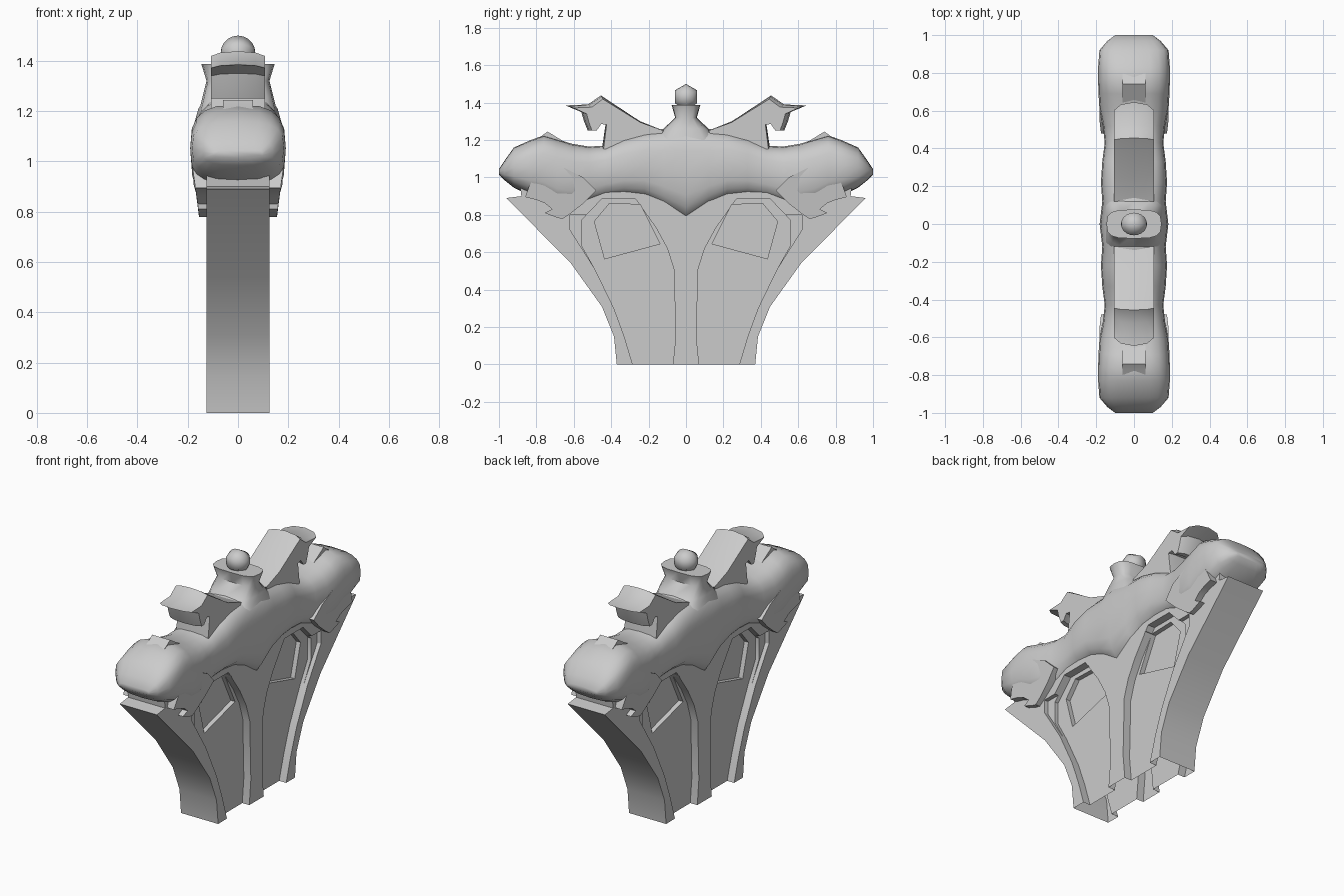
import bpy, bmesh, math
from mathutils import Matrix

if "Cube" in bpy.data.objects:
    bpy.data.objects.remove(bpy.data.objects["Cube"])


def finish(bm, name, smooth=None):
    bmesh.ops.recalc_face_normals(bm, faces=bm.faces)
    me = bpy.data.meshes.new(name)
    bm.to_mesh(me)
    bm.free()
    ob = bpy.data.objects.new(name, me)
    bpy.context.collection.objects.link(ob)
    if smooth:
        bpy.ops.object.select_all(action='DESELECT')
        bpy.context.view_layer.objects.active = ob
        ob.select_set(True)
        bpy.ops.object.shade_smooth_by_angle(angle=math.radians(smooth))
    return ob


def loft(bm, rings):
    """Skin a list of equal-length point rings, capped at both ends."""
    vs = [[bm.verts.new(p) for p in r] for r in rings]
    n = len(vs[0])
    for a, b in zip(vs, vs[1:]):
        for i in range(n):
            bm.faces.new((a[i], a[(i + 1) % n], b[(i + 1) % n], b[i]))
    bm.faces.new(vs[0])
    bm.faces.new(vs[-1])


def prism(bm, profile, x0, x1, sy=1):
    loft(bm, [[(x, sy * y, z) for y, z in profile] for x in (x0, x1)])


def power(v, e):
    return math.copysign(abs(v) ** e, v)


def superellipse(a, b, n, e):
    return [(a * power(math.cos(2 * math.pi * i / n), e),
             b * power(math.sin(2 * math.pi * i / n), e)) for i in range(n)]


# fan-shaped base slab
half = [(.37, 0), (.385, .15), (.45, .31), (.615, .54), (.96, .89), (.84, .905), (.6, .95)]
bm = bmesh.new()
prism(bm, half + [(-y, z) for y, z in reversed(half)], -.125, .125)
base = finish(bm, "base_raw")

# recessed arch panels, their stepped borders and deeper windows, on both faces and halves
arch = [(.07, -.05), (.07, 0), (.055, .15), (.065, .51), (.10, .62), (.16, .73), (.27, .885),
        (.45, .885), (.56, .77), (.56, .64), (.487, .51), (.385, .3), (.33, .15),
        (.285, 0), (.285, -.05)]
border = [(.5, .8), (.62, .8), (.62, .72), (.487, .51)]
window = [(.14, .645), (.245, .855), (.41, .86), (.49, .765), (.435, .565)]
cutters = []
for name, profile, depth in (("border_cutter", border, .1), ("arch_cutter", arch, .078),
                             ("window_cutter", window, .05)):
    bm = bmesh.new()
    for sx in (-1, 1):
        for sy in (-1, 1):
            prism(bm, profile, sx * depth, sx * .25, sy)
    cutter = finish(bm, name)
    cutter.hide_render = True
    mod = base.modifiers.new(name, 'BOOLEAN')
    mod.operation = 'DIFFERENCE'
    mod.solver = 'EXACT'
    mod.object = cutter
    cutters.append(cutter)

# bake the cuts and open the underside
deps = bpy.context.evaluated_depsgraph_get()
bm = bmesh.new()
bm.from_object(base, deps)
bottom = [f for f in bm.faces if all(abs(v.co.z) < 1e-4 for v in f.verts)]
bmesh.ops.delete(bm, geom=bottom, context='FACES')
for ob in cutters + [base]:
    bpy.data.objects.remove(ob)
finish(bm, "base_panel", 30)

# double-ended body: y, bottom z, top z, half width
stations = [(0, .76, 1.29, .182), (.12, .835, 1.26, .168), (.22, .885, 1.245, .175),
            (.33, .895, 1.215, .168), (.43, .885, 1.17, .155), (.52, .855, 1.165, .165),
            (.61, .83, 1.18, .183), (.69, .84, 1.205, .188), (.76, .88, 1.225, .19),
            (.83, .90, 1.2, .19), (.92, .945, 1.16, .183), (.97, .985, 1.09, .14),
            (1.0, 1.015, 1.045, .1)]
full = [(-y, b, t, w) for y, b, t, w in reversed(stations[1:])] + stations
bm = bmesh.new()
loft(bm, [[(x, y, (b + t) / 2 + z) for x, z in superellipse(w, (t - b) / 2, 20, .68)]
          for y, b, t, w in full])
finish(bm, "body", 50)

# raised curled flaps: (y, z) profile in slices across x, tip bowed forward
curl = [(.12, 1.25), (.245, 1.3), (.455, 1.438), (.525, 1.39), (.645, 1.385), (.56, 1.35),
        (.545, 1.3), (.525, 1.25), (.495, 1.25), (.465, 1.29), (.43, 1.285),
        (.45, 1.15), (.2, 1.12)]
# flank paw ending in notched claws
paw = [(.48, .93), (.55, .86), (.62, .805), (.66, .778), (.69, .785), (.755, .81), (.715, .83),
       (.755, .862), (.80, .88), (.86, .895), (.84, .95), (.8, 1.02), (.65, 1.05), (.55, 1.0)]
brow = [(.6, 1.16), (.74, 1.245), (.775, 1.22), (.85, 1.18), (.8, 1.1)]
for sy, side in ((1, "back"), (-1, "front")):
    bm = bmesh.new()
    loft(bm, [[(x, sy * (y - d * max(0, y - .4)), z - dz * max(0, z - 1.25)) for y, z in curl]
              for x, d, dz in ((-.107, .18, .1), (-.07, .05, .03), (0, 0, 0),
                               (.07, .05, .03), (.107, .18, .1))])
    finish(bm, side + "_curl", 45)

    # lower lip under the rounded end
    bm = bmesh.new()
    prism(bm, [(.76, .89), (.88, .9), (.89, .98), (.76, 1.0)], -.125, .125, sy)
    finish(bm, side + "_lip")

    # brow ridge on top of the rounded end
    bm = bmesh.new()
    prism(bm, brow, -.06, .06, sy)
    finish(bm, side + "_brow", 40)

    # paws widen upward into the body
    bm = bmesh.new()
    for sx in (-1, 1):
        loft(bm, [[(sx * .11, sy * y, z) for y, z in paw],
                  [(sx * (.155 + .14 * max(0, min(z - .79, .2))), sy * y, z) for y, z in paw]])
    finish(bm, side + "_paws", 40)

# flared central collar: z, half x, half y
bm = bmesh.new()
loft(bm, [[(x, y, z) for x, y in superellipse(a, b, 16, .6)]
          for z, a, b in ((1.2, .155, .17), (1.26, .14, .12), (1.32, .125, .058),
                          (1.388, .146, .077))])
finish(bm, "collar", 60)

# ball, six-sided around the x axis with a corner on top
bm = bmesh.new()
bmesh.ops.create_uvsphere(bm, u_segments=6, v_segments=10, radius=.069)
bmesh.ops.transform(bm, verts=bm.verts, matrix=Matrix.Translation((0, 0, 1.431))
                    @ Matrix.Rotation(math.radians(90), 4, 'Y')
                    @ Matrix.Rotation(math.radians(60), 4, 'Z'))
if max(v.co.z for v in bm.verts) < 1.495:
    bmesh.ops.rotate(bm, verts=bm.verts, cent=(0, 0, 1.431),
                     matrix=Matrix.Rotation(math.radians(30), 3, 'X'))
finish(bm, "ball", 70)
